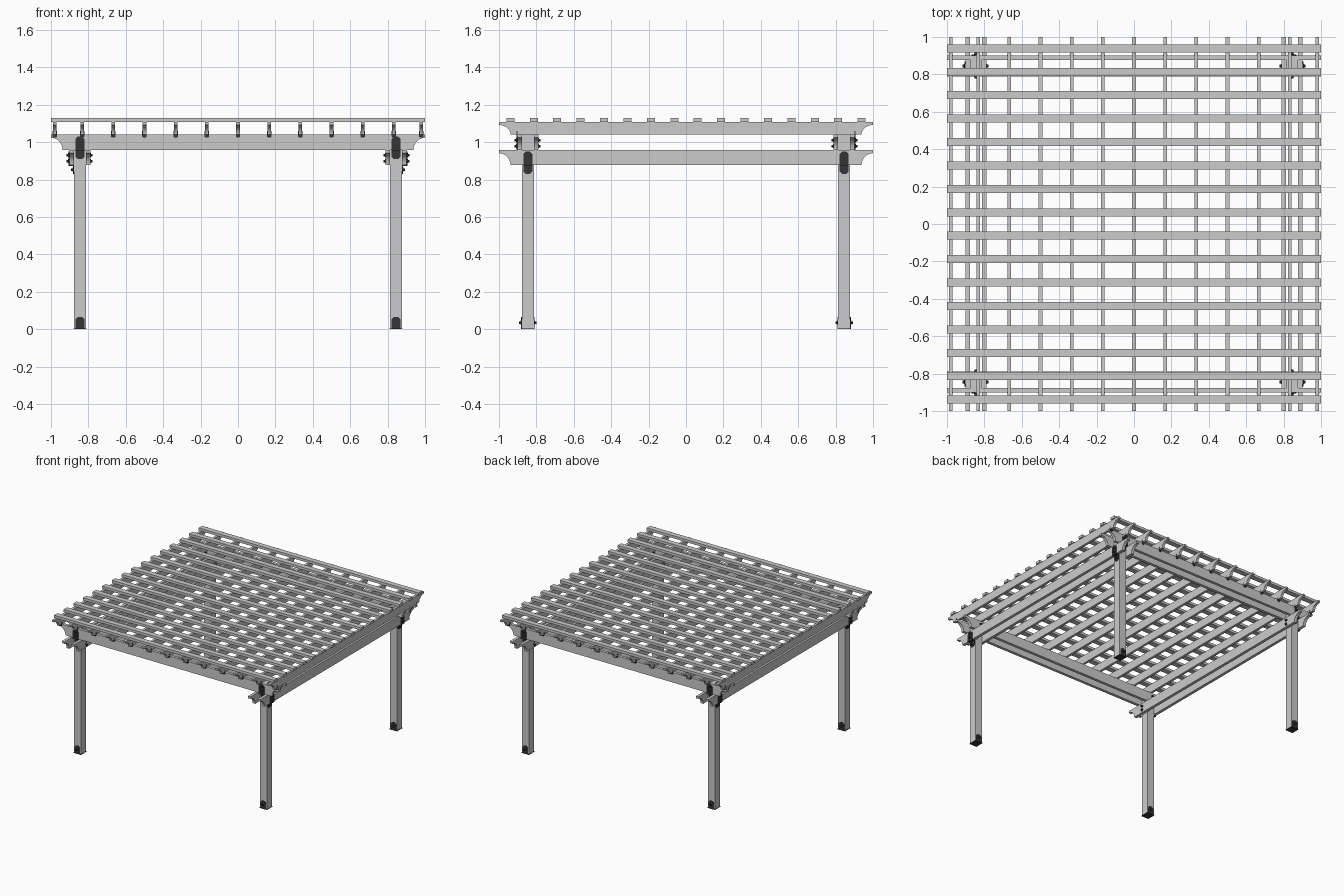
import bpy, bmesh
from math import pi, cos, sin
from mathutils import Matrix

if "Cube" in bpy.data.objects:
    bpy.data.objects.remove(bpy.data.objects["Cube"])

dark = bpy.data.materials.new("dark_metal")
dark.diffuse_color = (0.035, 0.035, 0.035, 1)
dark.use_nodes = True
dark.node_tree.nodes["Principled BSDF"].inputs["Base Color"].default_value = dark.diffuse_color

P = 0.845            # post centre offset
HW = 0.032           # post half width
BT = 0.024           # beam thickness
T = 0.004            # metal plate thickness
Z_LOW, Z_UP, Z_RAFT, Z_SLAT, Z_TOP = 0.877, 0.957, 1.04, 1.108, 1.129


def place(x, y, z, angle=0):
    return Matrix.Translation((x, y, z)) @ Matrix.Rotation(angle, 4, 'Z')


def prism(bm, pts, m, y0, y1):
    """Extrude an XZ outline along local Y from y0 to y1."""
    a = [bm.verts.new(m @ Matrix.Translation((x, y0, z)).translation) for x, z in pts]
    b = [bm.verts.new(m @ Matrix.Translation((x, y1, z)).translation) for x, z in pts]
    bm.faces.new(a)
    bm.faces.new(b[::-1])
    n = len(pts)
    for i in range(n):
        j = (i + 1) % n
        bm.faces.new((a[j], a[i], b[i], b[j]))


def rect(w, z0, z1):
    return [(-w, z0), (w, z0), (w, z1), (-w, z1)]


def finish(bm, name, mat=None):
    bmesh.ops.recalc_face_normals(bm, faces=bm.faces)
    me = bpy.data.meshes.new(name)
    bm.to_mesh(me)
    bm.free()
    if mat:
        me.materials.append(mat)
    ob = bpy.data.objects.new(name, me)
    bpy.context.collection.objects.link(ob)


def coved(h):
    """Long board outline, unit half length, with hollow quarter-round ends."""
    r, rz = 0.062, h - 0.016
    arc = [(1 - r * cos(t * pi / 16), rz * sin(t * pi / 16)) for t in range(9)]
    right = arc + [(1, h)]
    return right + [(-x, z) for x, z in reversed(right)]


def bolt(bm, m, z, y):
    """Washer and hexagonal head standing out along local Y."""
    for n, r, d in ((12, 0.011, 0.003), (6, 0.008, 0.011)):
        ring = [(r * cos(2 * pi * i / n), z + r * sin(2 * pi * i / n)) for i in range(n)]
        prism(bm, ring, m, y, y + d)


def tab(bm, m, w, z0, z1, y, cut_top, cut_bottom):
    """Flat plate with clipped corners."""
    c = 0.014
    b, t = (c if cut_bottom else 0), (c if cut_top else 0)
    pts = [(-w + b, z0), (w - b, z0)]
    if b:
        pts.append((w, z0 + b))
    if t:
        pts += [(w, z1 - t), (w - t, z1), (-w + t, z1), (-w, z1 - t)]
    else:
        pts += [(w, z1), (-w, z1)]
    if b:
        pts.append((-w, z0 + b))
    prism(bm, pts, m, y, y + T)


# Paired beams: lower ones run front to back, upper ones side to side
off = HW + BT / 2
for s, side in ((-1, "left"), (1, "right")):
    for d, pos in ((-off, "inner"), (off, "outer")):
        bm = bmesh.new()
        prism(bm, coved(Z_UP - Z_LOW), place(s * (P + d), 0, Z_LOW, pi / 2), -BT / 2, BT / 2)
        finish(bm, f"lower_beam_{side}_{pos}")
for s, side in ((-1, "front"), (1, "back")):
    for d, pos in ((-off, "inner"), (off, "outer")):
        bm = bmesh.new()
        prism(bm, coved(Z_RAFT - Z_UP), place(0, s * (P + d), Z_UP), -BT / 2, BT / 2)
        finish(bm, f"upper_beam_{side}_{pos}")

# Rafters
xs = [i / 6 for i in range(-5, 6)] + [-0.98, 0.98]
for i, x in enumerate(sorted(xs)):
    bm = bmesh.new()
    prism(bm, coved(Z_SLAT - Z_RAFT), place(x, 0, Z_RAFT, pi / 2), -0.01, 0.01)
    finish(bm, f"rafter_{i + 1}")

# Roof slats
for i in range(16):
    bm = bmesh.new()
    prism(bm, rect(1, Z_SLAT, Z_TOP), place(0, (i - 7.5) * 0.1252, 0), -0.0215, 0.0215)
    finish(bm, f"roof_slat_{i + 1}")

# Rafter clips on the outer face of the upper beams
for s, side in ((-1, "front"), (1, "back")):
    bm = bmesh.new()
    for x in xs:
        m = place(x, s * (P + HW + BT), 0, 0 if s > 0 else pi)
        prism(bm, [(-0.007, 1.024), (0.007, 1.024), (0.012, 1.03), (0.012, 1.06),
                   (-0.012, 1.06), (-0.012, 1.03)], m, 0, T)
    finish(bm, f"rafter_clips_{side}", dark)

# Posts with their feet and beam brackets
for sx, side in ((-1, "left"), (1, "right")):
    for sy, end in ((-1, "front"), (1, "back")):
        tag = f"{end}_{side}"
        px, py = sx * P, sy * P
        bm = bmesh.new()
        prism(bm, rect(HW, T, Z_RAFT), place(px, py, 0), -HW, HW)
        finish(bm, f"post_{tag}")

        # Foot: ground plate and two bolted upright tabs
        bm = bmesh.new()
        prism(bm, rect(HW + 0.002, 0, T), place(px, py, 0), -HW - T, HW + T)
        for a in (0, pi):
            m = place(px, py, 0, a)
            tab(bm, m, 0.025, 0, 0.066, HW, True, False)
            bolt(bm, m, 0.035, HW + T)
        finish(bm, f"post_foot_{tag}", dark)

        # Stepped brackets: over the beam face, under it, then down the post
        bm = bmesh.new()
        for zb, a in ((Z_UP, 0 if sy > 0 else pi), (Z_LOW, -sx * pi / 2)):
            m = place(px, py, 0, a)
            face = HW + BT
            tab(bm, m, 0.025, zb - T, zb + 0.073, face, True, False)
            prism(bm, rect(0.025, zb - T, zb), m, HW, face + T)
            tab(bm, m, 0.025, zb - 0.047, zb - T, HW, False, True)
            bolt(bm, m, zb - 0.024, HW + T)
            inner = place(px, py, 0, a + pi)
            for dz in (0.022, 0.054):
                bolt(bm, m, zb + dz, face + T)
                bolt(bm, inner, zb + dz, face)
        finish(bm, f"beam_bracket_{tag}", dark)
